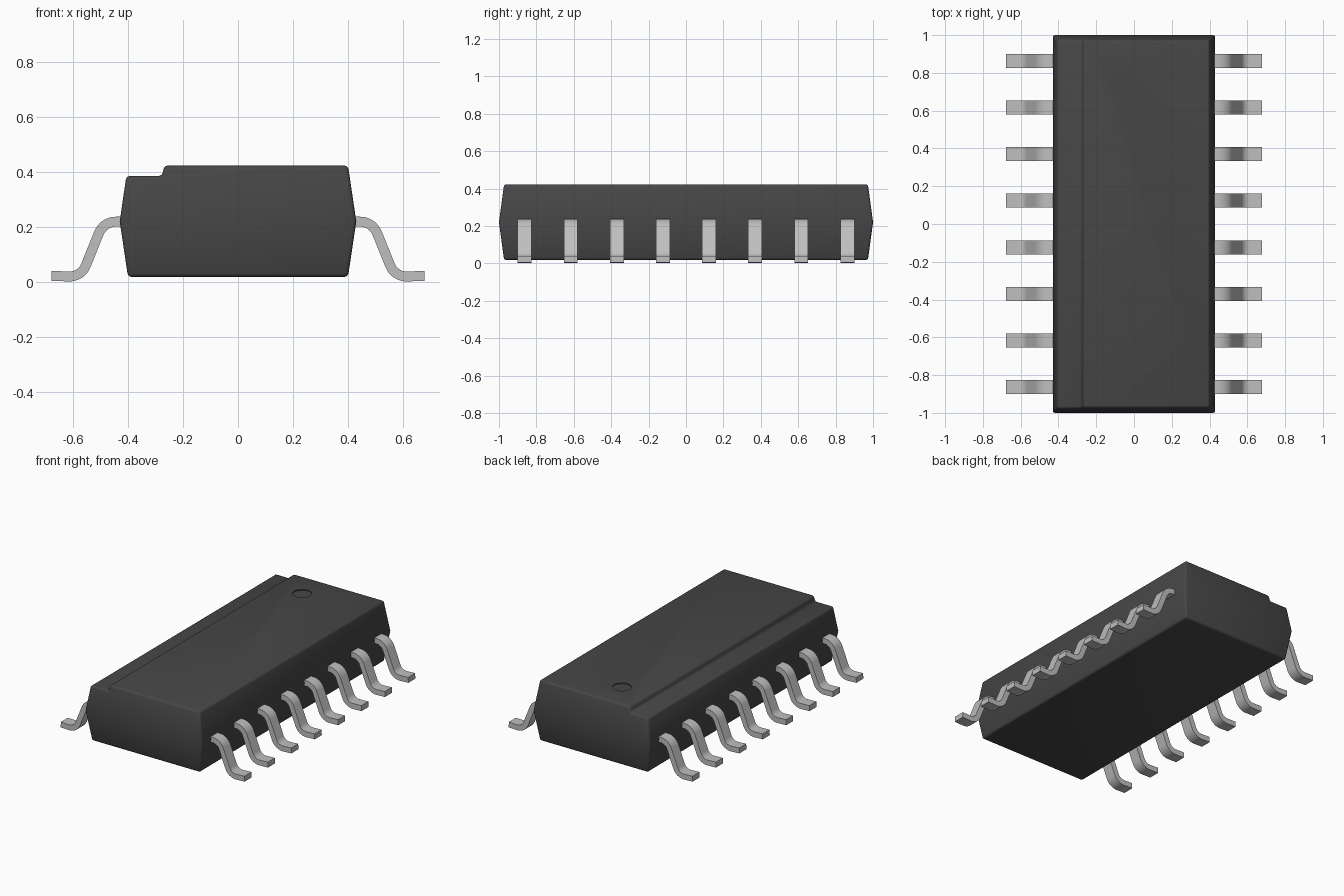
import bpy, bmesh, math
from mathutils import Vector

if "Cube" in bpy.data.objects:
    bpy.data.objects.remove(bpy.data.objects["Cube"], do_unlink=True)


def material(name, value):
    m = bpy.data.materials.new(name)
    m.use_nodes = True
    col = (value, value, value, 1)
    m.diffuse_color = col
    m.node_tree.nodes["Principled BSDF"].inputs["Base Color"].default_value = col
    return m


def add_object(name, mesh):
    ob = bpy.data.objects.new(name, mesh)
    bpy.context.collection.objects.link(ob)
    return ob


def to_mesh(name, bm, mat):
    bmesh.ops.recalc_face_normals(bm, faces=bm.faces)
    mesh = bpy.data.meshes.new(name)
    bm.to_mesh(mesh)
    bm.free()
    mesh.materials.append(mat)
    return mesh


def smooth(ob, degrees):
    bpy.ops.object.select_all(action="DESELECT")
    ob.select_set(True)
    bpy.context.view_layer.objects.active = ob
    bpy.ops.object.shade_smooth_by_angle(angle=math.radians(degrees))


plastic = material("dark plastic", 0.062)
metal = material("grey metal", 0.52)

# Body: stepped cross-section, with ends that taper away from the middle line
MID, HALF = 0.22, 0.2
lower = [(-0.43, MID), (-0.40, 0.018), (0.40, 0.018), (0.43, MID)]
upper = [(0.40, 0.423), (-0.268, 0.423), (-0.276, 0.385), (-0.406, 0.385)]
bm = bmesh.new()
rings = []
for side in (-1, 1):
    ring = [bm.verts.new((x, side * (1 - 0.027 * abs(z - MID) / HALF), z))
            for x, z in lower + upper]
    bm.faces.new(ring[:4])
    bm.faces.new(ring[3:] + ring[:1])
    rings.append(ring)
for i in range(8):
    j = (i + 1) % 8
    bm.faces.new((rings[0][i], rings[0][j], rings[1][j], rings[1][i]))
bmesh.ops.recalc_face_normals(bm, faces=bm.faces)
# Round all edges except the soft middle crease
sharp = [e for e in bm.edges if e.calc_face_angle(0) > math.radians(25)]
bmesh.ops.bevel(bm, geom=sharp, offset=0.013, offset_type="OFFSET",
                segments=3, profile=0.5, affect="EDGES", clamp_overlap=True)
body = add_object("body", to_mesh("body", bm, plastic))

# Shallow round pin marker sunk into the top
bm = bmesh.new()
bmesh.ops.create_cone(bm, cap_ends=True, segments=32, radius1=0.058,
                      radius2=0.058, depth=0.1)
bmesh.ops.translate(bm, verts=bm.verts, vec=(-0.066, 0.77, 0.467))
cutter = add_object("marker_cutter", to_mesh("marker_cutter", bm, plastic))
cutter.hide_render = True
cut = body.modifiers.new("pin marker", "BOOLEAN")
cut.operation = "DIFFERENCE"
cut.solver = "EXACT"
cut.object = cutter
bpy.context.view_layer.objects.active = body
bpy.ops.object.modifier_apply(modifier=cut.name)
bpy.data.objects.remove(cutter, do_unlink=True)
smooth(body, 35)

# Lead: bent strip with two rounded bends
THICK, WIDTH, TANGENT = 0.036, 0.074, 0.045
path = [Vector(p) for p in [(0.40, 0.219), (0.489, 0.219), (0.57, 0.018), (0.678, 0.022)]]


def bent_path(steps=8):
    """Points along the path with their headings, corners rounded by arcs."""
    heads = [math.atan2(*(b - a).yx) for a, b in zip(path, path[1:])]
    out = [(path[0], heads[0])]
    for corner, h0, h1 in zip(path[1:-1], heads, heads[1:]):
        turn = h1 - h0
        r = TANGENT / math.tan(turn / 2)      # signed radius
        start = corner - TANGENT * Vector((math.cos(h0), math.sin(h0)))
        centre = start + r * Vector((-math.sin(h0), math.cos(h0)))
        for k in range(steps + 1):
            h = h0 + turn * k / steps
            out.append((centre + r * Vector((math.sin(h), -math.cos(h))), h))
    return out + [(path[-1], heads[-1])]


bm = bmesh.new()
rows = []
for p, h in bent_path():
    n = Vector((-math.sin(h), math.cos(h))) * THICK / 2
    rows.append([bm.verts.new((q.x, y, q.y)) for q, y in
                 ((p + n, -WIDTH / 2), (p + n, WIDTH / 2),
                  (p - n, WIDTH / 2), (p - n, -WIDTH / 2))])
for a, b in zip(rows, rows[1:]):
    for i in range(4):
        j = (i + 1) % 4
        bm.faces.new((a[i], a[j], b[j], b[i]))
bm.faces.new(rows[0])
bm.faces.new(rows[-1])
lead_mesh = to_mesh("lead", bm, metal)

# Eight leads on each long side
for side, turn in (("left", 0), ("right", math.pi)):
    for i in range(8):
        lead = add_object(f"lead_{side}_{i + 1}", lead_mesh)
        lead.location.y = (i - 3.5) * 0.2465
        lead.rotation_euler.z = turn
smooth(lead, 30)
